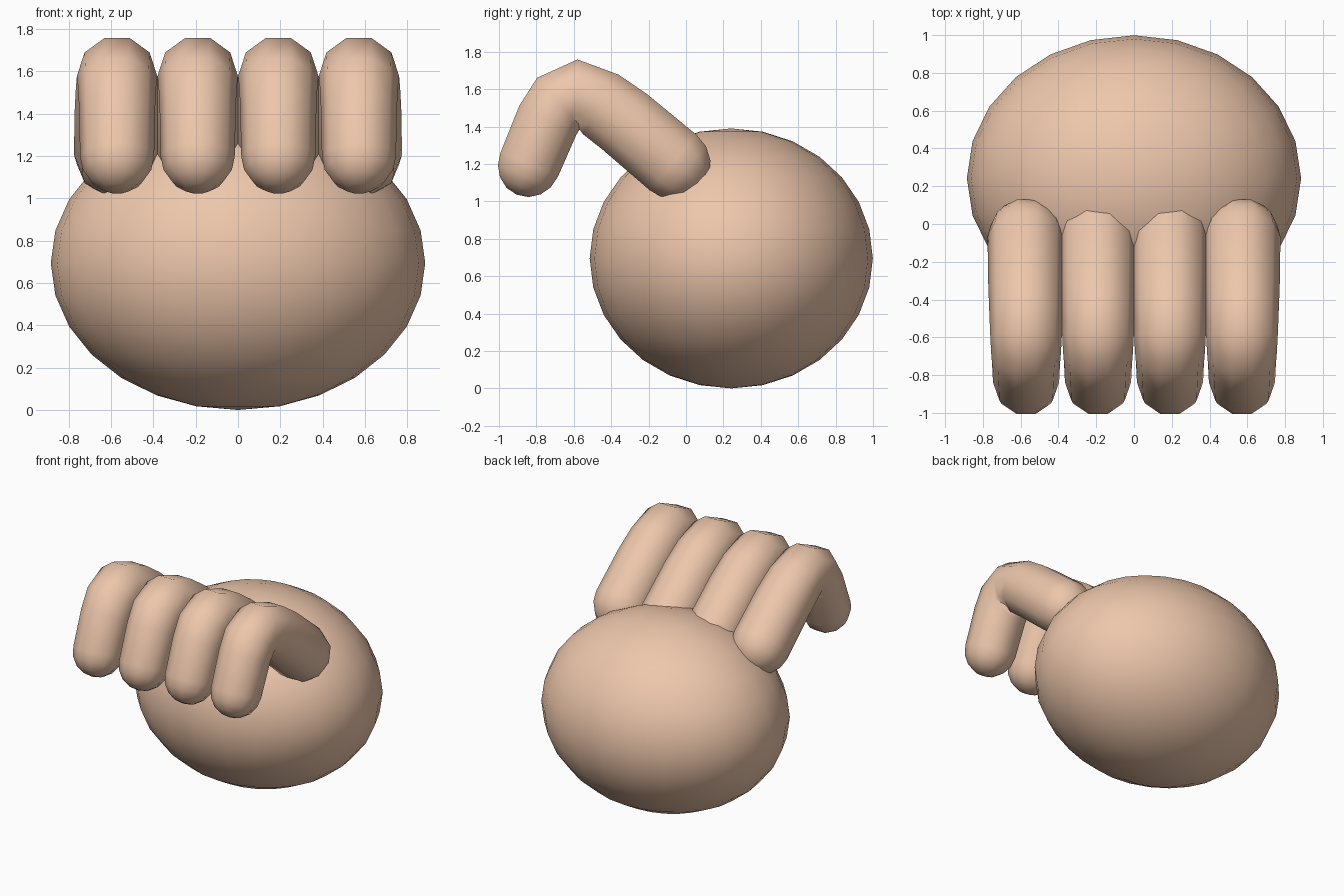
import bpy, bmesh
from math import sin, cos, pi
from mathutils import Vector

if "Cube" in bpy.data.objects:
    bpy.data.objects.remove(bpy.data.objects["Cube"])

skin = bpy.data.materials.new("skin")
skin.diffuse_color = (0.85, 0.57, 0.41, 1)
skin.use_nodes = True
skin.node_tree.nodes["Principled BSDF"].inputs["Base Color"].default_value = skin.diffuse_color

# Rounded palm
bpy.ops.mesh.primitive_uv_sphere_add(segments=24, ring_count=14, radius=1,
                                     location=(0, 0.242, 0.695))
palm = bpy.context.object
palm.name = "palm"
palm.scale = (0.885, 0.757, 0.695)
bpy.ops.object.transform_apply(location=True, rotation=False, scale=True)
bpy.ops.object.shade_smooth()
palm.data.materials.append(skin)

# Finger centre line from palm to fingertip: y, z, radius
PATH = [(-0.068, 1.207, 0.204), (-0.326, 1.424, 0.20), (-0.455, 1.518, 0.195),
        (-0.58, 1.578, 0.19), (-0.678, 1.53, 0.185), (-0.738, 1.435, 0.18),
        (-0.838, 1.197, 0.175)]
SIDES = 10


def finger_rings():
    """Centre, tangent and radius of every ring, with rounded ends."""
    pts = [Vector((0, y, z)) for y, z, r in PATH]
    rad = [p[2] for p in PATH]
    start = (pts[1] - pts[0]).normalized()
    end = (pts[-1] - pts[-2]).normalized()
    steps = [pi / 2 * k / 4 for k in (1, 2, 3)]
    rings = [(pts[0] - start * rad[0] * sin(a), start, rad[0] * cos(a))
             for a in reversed(steps)]
    for i, p in enumerate(pts):
        before = (p - pts[i - 1]).normalized() if i else start
        after = (pts[i + 1] - p).normalized() if i < len(pts) - 1 else end
        rings.append((p, (before + after).normalized(), rad[i]))
    rings += [(pts[-1] + end * rad[-1] * sin(a), end, rad[-1] * cos(a)) for a in steps]
    return rings, pts[0] - start * rad[0], pts[-1] + end * rad[-1]


def make_finger(name, x):
    rings, pole_a, pole_b = finger_rings()
    bm = bmesh.new()
    side = Vector((1, 0, 0))
    loops = []
    for c, t, r in rings:
        up = side.cross(t)
        loops.append([bm.verts.new(c + side * r * cos(2 * pi * k / SIDES)
                                   + up * r * sin(2 * pi * k / SIDES))
                      for k in range(SIDES)])
    a, b = bm.verts.new(pole_a), bm.verts.new(pole_b)
    for k in range(SIDES):
        n = (k + 1) % SIDES
        for p, q in zip(loops, loops[1:]):
            bm.faces.new((p[k], p[n], q[n], q[k]))
        bm.faces.new((a, loops[0][n], loops[0][k]))
        bm.faces.new((b, loops[-1][k], loops[-1][n]))
    bmesh.ops.recalc_face_normals(bm, faces=bm.faces)
    for f in bm.faces:
        f.smooth = True
    mesh = bpy.data.meshes.new(name)
    bm.to_mesh(mesh)
    bm.free()
    mesh.materials.append(skin)
    ob = bpy.data.objects.new(name, mesh)
    ob.location.x = x
    bpy.context.collection.objects.link(ob)


# Four curled fingers side by side
for i in range(4):
    make_finger(f"finger_{i + 1}", (i - 1.5) * 0.381)
